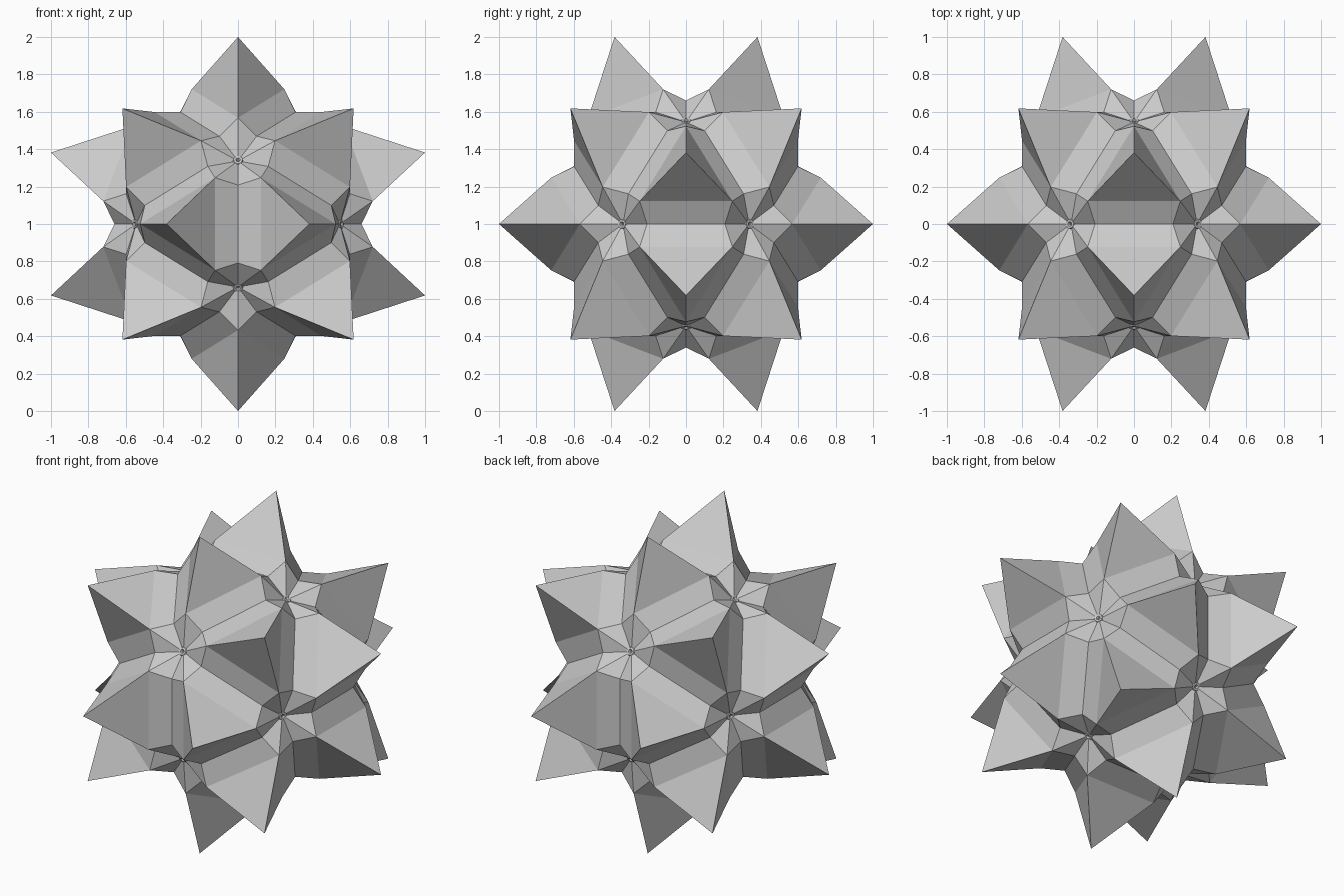
import bpy, bmesh
from itertools import combinations
from math import sqrt
from mathutils import Vector

if "Cube" in bpy.data.objects:
    bpy.data.objects.remove(bpy.data.objects["Cube"])

PHI = (1 + sqrt(5)) / 2
CENTRE = Vector((0, 0, 1))

# Twelve five-fold directions (icosahedron corners) = bottoms of the pits
pits = []
for a in (1, -1):
    for b in (1, -1):
        c = Vector((0.545 * a, 0.545 / PHI * b, 0))
        pits += [c, Vector((c.z, c.x, c.y)), Vector((c.y, c.z, c.x))]
edge = 2 * 0.545 / PHI


def adjacent(p, q):
    return abs((p - q).length - edge) < 0.01


# Spiky star: one three-sided spike per icosahedron face
bm = bmesh.new()


def face(*pts):
    vs = [bm.verts.new(p + CENTRE) for p in pts]
    f = bm.faces.new(vs)
    f.normal_update()
    if f.normal.dot(sum(pts, Vector())) < 0:
        f.normal_flip()


def valley(p, q):
    """End, near pit p, of the valley line running from pit p to pit q."""
    return p * 0.618 + (p + q).normalized() * 0.323


for tri in combinations(pits, 3):
    if not all(adjacent(p, q) for p, q in combinations(tri, 2)):
        continue
    apex = sum(tri, Vector()).normalized() * 1.0705
    for p, q in combinations(tri, 2):
        sp, sq = (apex * 0.32 + t * 0.735 for t in (p, q))   # ridge ends
        wp, wq = valley(p, q), valley(q, p)
        face(apex, sp, sq)          # spike side
        face(sp, wp, wq, sq)        # gentler foot of the spike
        face(p, wp, sp)             # pit wall at each end
        face(q, wq, sq)

bmesh.ops.remove_doubles(bm, verts=bm.verts, dist=0.001)
bmesh.ops.recalc_face_normals(bm, faces=bm.faces)
mesh = bpy.data.meshes.new("spiky_star")
bm.to_mesh(mesh)
bm.free()
star = bpy.data.objects.new("spiky_star", mesh)
bpy.context.collection.objects.link(star)

# Tiny ring in the middle of each pit
for p in pits:
    bpy.ops.mesh.primitive_torus_add(
        major_segments=10, minor_segments=6, major_radius=0.018,
        minor_radius=0.011, location=p * 1.005 + CENTRE,
        rotation=p.to_track_quat('Z', 'Y').to_euler())
    bpy.context.object.name = "pit_ring"
